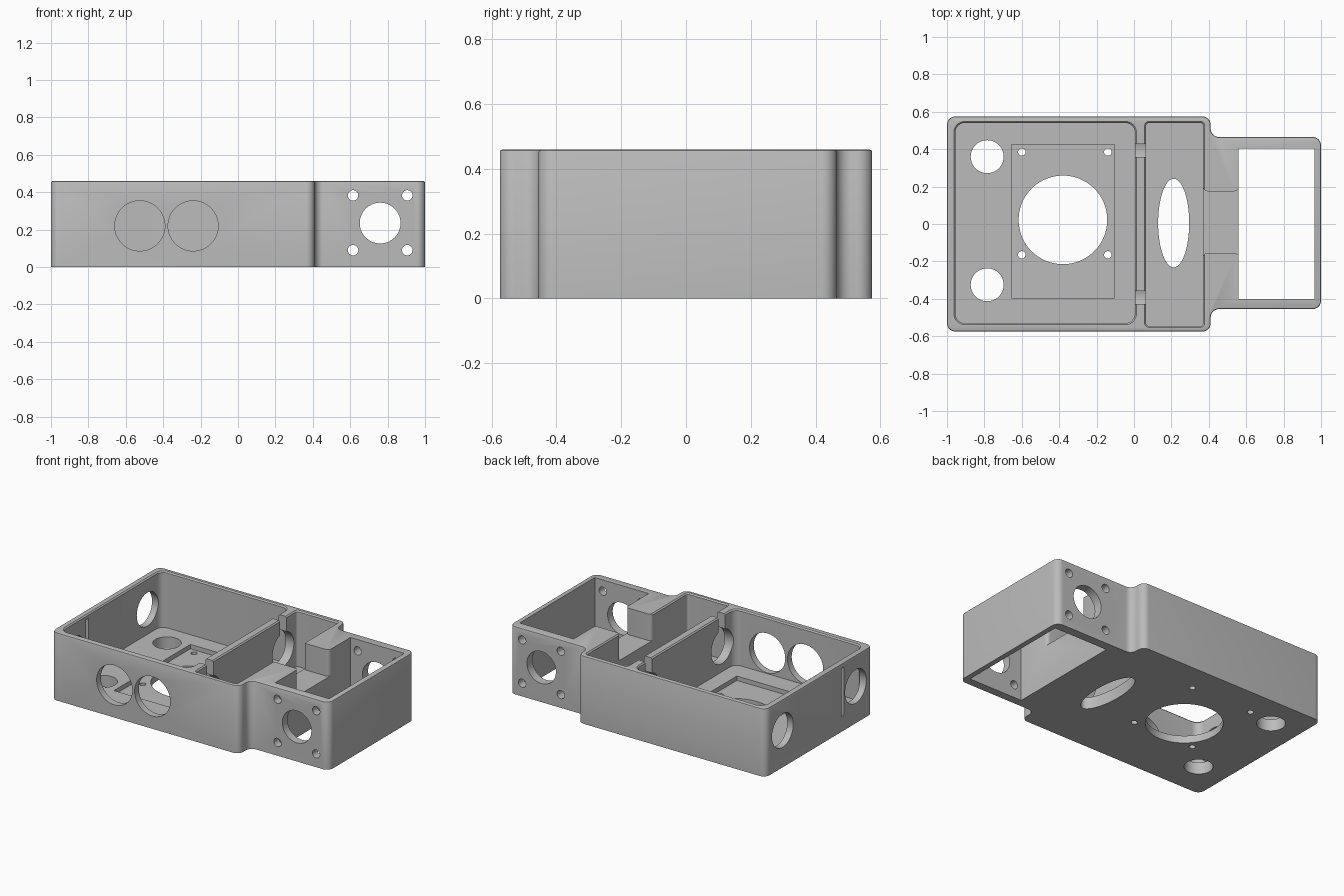
import bpy, bmesh, math
from mathutils import Matrix, Vector

H = 0.46          # overall height
FLOOR = 0.08      # floor thickness
RIM = 0.008       # softened rim edge

if "Cube" in bpy.data.objects:
    bpy.data.objects.remove(bpy.data.objects["Cube"], do_unlink=True)


def rounded(corners, steps=8):
    """Outline from (x, y, radius) right-angled corners, inner or outer."""
    pts = []
    for i, (x, y, r) in enumerate(corners):
        p = Vector((x, y))
        if r == 0:
            pts.append(p)
            continue
        a = (Vector(corners[i - 1][:2]) - p).normalized()
        b = (Vector(corners[(i + 1) % len(corners)][:2]) - p).normalized()
        for k in range(steps + 1):
            t = k / steps * math.pi / 2
            pts.append(p + r * (a + b) - r * (b * math.cos(t) + a * math.sin(t)))
    return pts


def rect(x0, x1, y0, y1, r=0, grow=0):
    x0, x1, y0, y1 = x0 - grow, x1 + grow, y0 - grow, y1 + grow
    r = r + grow if r else 0
    return rounded([(x0, y0, r), (x1, y0, r), (x1, y1, r), (x0, y1, r)])


def ellipse(cx, cy, rx, ry=None, n=64):
    ry = ry or rx
    return [Vector((cx + rx * math.cos(2 * math.pi * k / n),
                    cy + ry * math.sin(2 * math.pi * k / n))) for k in range(n)]


def loft(name, rings, turn=None):
    """Closed solid through matching outlines at rising heights."""
    bm = bmesh.new()
    loops = [[bm.verts.new((p.x, p.y, z)) for p in pts] for pts, z in rings]
    n = len(loops[0])
    for lo, hi in zip(loops, loops[1:]):
        for i in range(n):
            j = (i + 1) % n
            bm.faces.new((lo[i], lo[j], hi[j], hi[i]))
    bm.faces.new(loops[0][::-1])
    bm.faces.new(loops[-1])
    if turn:
        bm.transform(turn)
    bmesh.ops.recalc_face_normals(bm, faces=bm.faces)
    mesh = bpy.data.meshes.new(name)
    bm.to_mesh(mesh)
    bm.free()
    obj = bpy.data.objects.new(name, mesh)
    bpy.context.scene.collection.objects.link(obj)
    return obj


cutters = []


def cut(outline, z0, z1, turn=None):
    cutters.append(loft("cutter", [(outline, z0), (outline, z1)], turn))


def pocket(x0, x1, y0, y1, r, bottom):
    """Pocket open at the top with a softened rim."""
    straight, wide = rect(x0, x1, y0, y1, r), rect(x0, x1, y0, y1, r, 2 * RIM)
    cutters.append(loft("cutter", [(straight, bottom), (straight, H - RIM),
                                   (wide, H + RIM)]))


ALONG_Y = Matrix.Rotation(math.pi / 2, 4, "X")   # outline (x, z), depth -y
ALONG_X = Matrix.Rotation(math.pi / 2, 4, "Y")   # outline (-z, y), depth x

# Outer shell: wide body stepping down to a narrower end
R = 0.045
shell = rounded([
    (-1, -0.575, R), (0.41, -0.575, R), (0.41, -0.455, R), (1, -0.455, R),
    (1, 0.465, R), (0.41, 0.465, R), (0.41, 0.575, R), (-1, 0.575, R)])
body = loft("enclosure_body", [(shell, 0), (shell, H)])
bm = bmesh.new()
bm.from_mesh(body.data)
rim = [e for e in bm.edges if all(v.co.z > H - 0.001 for v in e.verts)]
bmesh.ops.bevel(bm, geom=rim, offset=RIM, segments=2, profile=0.5, affect="EDGES")
bm.to_mesh(body.data)
bm.free()

# Main bay, narrow bay and the open end window
pocket(-0.955, 0.005, -0.53, 0.54, 0.05, FLOOR)
pocket(0.065, 0.37, -0.545, 0.54, 0.015, FLOOR)
cut(rect(0.56, 0.965, -0.4, 0.405), -0.1, H + 0.1)

# Raised channel between the narrow bay and the window
y0, y1, xa, xb = -0.155, 0.175, 0.368, 0.562
c = 0.028
cut(rounded([(0.3, y0 - c, 0), (xa, y0 - c, 0), (xa, y0, c - 0.001),
             (xb, y0, c - 0.001), (xb, y0 - c, 0), (0.6, y0 - c, 0),
             (0.6, y1 + c, 0), (xb, y1 + c, 0), (xb, y1, c - 0.001),
             (xa, y1, c - 0.001), (xa, y1 + c, 0), (0.3, y1 + c, 0)]),
    0.28, H + 0.1)

# Main bay floor: recess, large opening, screw holes and two round ports
cut(rect(-0.655, -0.105, -0.395, 0.425), 0.05, 0.2)
cut(ellipse(-0.38, 0.022, 0.237), -0.1, 0.2)
for x in (-0.6, -0.14):
    for y in (-0.165, 0.385):
        cut(ellipse(x, y, 0.02, n=24), -0.1, 0.2)
for y in (-0.325, 0.36):
    cut(ellipse(-0.785, y, 0.088), -0.1, 0.2)

# Narrow bay floor: long oval opening
cut(ellipse(0.212, 0.005, 0.083, 0.237), -0.1, 0.2)

# Keyhole passages in the divider, in line with ports in the end wall
for y in (-0.392, 0.392):
    cut(ellipse(-0.25, y, 0.114), -1.1, 0.2, ALONG_X)
    cut(rect(-0.03, 0.1, y - 0.035, y + 0.035), 0.25, H + 0.1)

# Upright slit in the end wall
cut(rect(-1.1, -0.9, -0.267, -0.237), 0.1, 0.43)

# Twin round ports in the front wall
for x in (-0.525, -0.24):
    cut(ellipse(x, 0.22, 0.134), 0.45, 0.7, ALONG_Y)

# Round opening with four screw holes through both narrow side walls
cut(ellipse(0.76, 0.235, 0.109), -0.7, 0.7, ALONG_Y)
for x in (0.615, 0.905):
    for z in (0.09, 0.383):
        cut(ellipse(x, z, 0.028, n=24), -0.7, 0.7, ALONG_Y)

# Carve everything and keep only the finished body
for tool in cutters:
    mod = body.modifiers.new("carve", "BOOLEAN")
    mod.operation, mod.solver, mod.object = "DIFFERENCE", "EXACT", tool
    tool.hide_render = True
graph = bpy.context.evaluated_depsgraph_get()
graph.update()
carved = bpy.data.meshes.new_from_object(body.evaluated_get(graph))
body.modifiers.clear()
body.data = carved
for tool in cutters:
    bpy.data.objects.remove(tool, do_unlink=True)

# Single plain grey finish
grey = bpy.data.materials.new("plain grey")
grey.use_nodes = True
colour = (0.5, 0.5, 0.5, 1)
grey.diffuse_color = colour
grey.node_tree.nodes["Principled BSDF"].inputs["Base Color"].default_value = colour
body.data.materials.clear()
body.data.materials.append(grey)

for o in bpy.context.selected_objects:
    o.select_set(False)
body.select_set(True)
bpy.context.view_layer.objects.active = body
bpy.ops.object.shade_smooth_by_angle(angle=math.radians(30))
